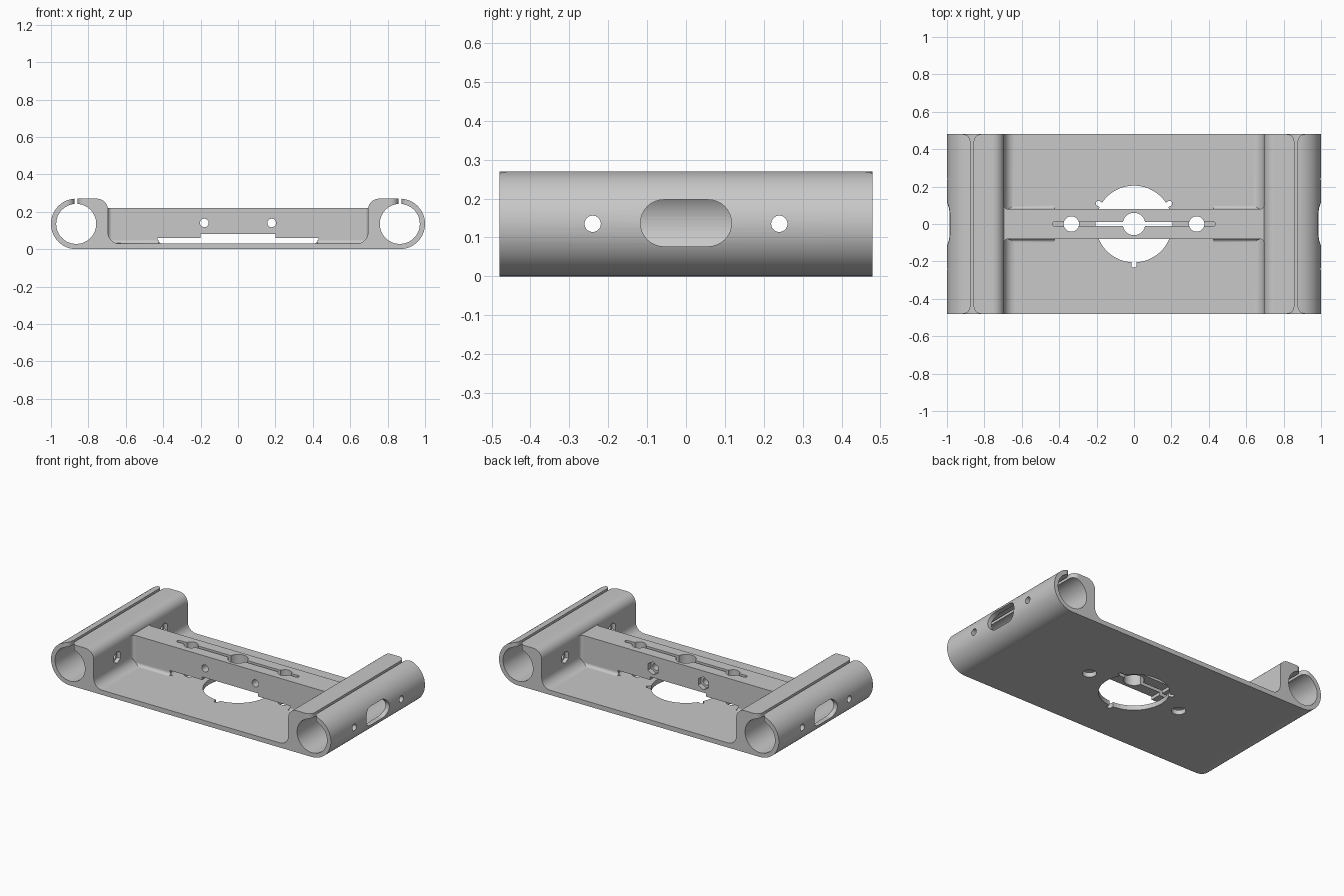
import bpy, bmesh, math

if "Cube" in bpy.data.objects:
    bpy.data.objects.remove(bpy.data.objects["Cube"])

grey = bpy.data.materials.new("plain grey")
grey.diffuse_color = (0.58, 0.58, 0.58, 1)
grey.use_nodes = True
grey.node_tree.nodes["Principled BSDF"].inputs["Base Color"].default_value = grey.diffuse_color


def arc(cx, cy, r, a0, a1, n):
    """Points on an arc, angles in degrees."""
    return [(cx + r * math.cos(math.radians(a0 + (a1 - a0) * i / n)),
             cy + r * math.sin(math.radians(a0 + (a1 - a0) * i / n))) for i in range(n + 1)]


def circle(cx, cy, r, n=48, start=0):
    return arc(cx, cy, r, start, start + 360, n)[:-1]


def stadium(cx, cy, half, r):
    return arc(cx + half, cy, r, -90, 90, 16) + arc(cx - half, cy, r, 90, 270, 16)


def prism(name, pts, axis, lo, hi):
    """Extrude a 2D outline along one axis."""
    place = {"x": lambda u, v, w: (w, u, v),
             "y": lambda u, v, w: (u, w, v),
             "z": lambda u, v, w: (u, v, w)}[axis]
    bm = bmesh.new()
    a = [bm.verts.new(place(u, v, lo)) for u, v in pts]
    b = [bm.verts.new(place(u, v, hi)) for u, v in pts]
    bm.faces.new(a)
    bm.faces.new(b[::-1])
    for i in range(len(pts)):
        j = (i + 1) % len(pts)
        bm.faces.new((a[i], b[i], b[j], a[j]))
    bmesh.ops.recalc_face_normals(bm, faces=bm.faces)
    mesh = bpy.data.meshes.new(name)
    bm.to_mesh(mesh)
    bm.free()
    mesh.materials.append(grey)
    ob = bpy.data.objects.new(name, mesh)
    bpy.context.collection.objects.link(ob)
    return ob


def combine(target, other, op="DIFFERENCE"):
    """Apply a boolean and remove the helper."""
    mod = target.modifiers.new("boolean", "BOOLEAN")
    mod.operation, mod.solver, mod.object = op, "EXACT", other
    bpy.context.view_layer.objects.active = target
    bpy.ops.object.modifier_apply(modifier=mod.name)
    bpy.data.objects.remove(other)


def cut(pts, axis, lo, hi):
    combine(frame, prism("cutter", pts, axis, lo, hi))


def add(pts, axis, lo, hi):
    combine(frame, prism("addition", pts, axis, lo, hi), "UNION")


TX, TZ, R = 0.865, 0.135, 0.135   # tube centre and outer radius
WALL, DEPTH, FLOOR = 0.695, 0.48, 0.03

# Base plate with the two tube holders, one extruded outline
half = (arc(TX, TZ, R, -90, 90, 40)
        + arc(WALL + 0.06, 0.21, 0.06, 90, 180, 14)
        + arc(WALL - 0.06, FLOOR + 0.06, 0.06, 0, -90, 14))
frame = prism("rail_frame", half + [(-x, z) for x, z in reversed(half)], "y", -DEPTH, DEPTH)

# Cross beam with stepped clearance underneath
side = [(0.72, 0.22), (0.72, 0.015), (0.41, 0.015), (0.41, FLOOR), (0.418, 0.034),
        (0.43, 0.048), (0.43, 0.06), (0.2, 0.06), (0.2, 0.08)]
add(side + [(-x, z) for x, z in reversed(side)], "y", -0.08, 0.08)

# Small fillets where the beam meets the floor and the walls
f = 0.02
for sy in (-1, 1):
    for sx in (-1, 1):
        floor_fillet = [(0.07, 0.02), (0.08 + f, 0.02)] + arc(0.08 + f, FLOOR + f, f, -90, -180, 6) + [(0.07, FLOOR + f)]
        lo, hi = sorted((sx * 0.425, sx * 0.705))
        add([(sy * y, z) for y, z in floor_fillet], "x", lo, hi)
        wall_fillet = [(WALL + 0.01, 0.07), (WALL + 0.01, 0.08 + f)] + arc(WALL - f, 0.08 + f, f, 0, -90, 6) + [(WALL - f, 0.07)]
        add([(sx * x, sy * y) for x, y in wall_fillet], "z", 0.02, 0.2195)

# Tube bores, flared top slits, outer windows
for s in (-1, 1):
    cut(circle(s * TX, TZ, 0.107, 72), "y", -0.6, 0.6)
    w, r = 0.009, 0.04
    edge = arc(w + r, DEPTH - r, r, 180, 90, 10) + [(w + r, 0.55)]
    right = [(x, -y) for x, y in reversed(edge)] + edge
    outline = right + [(-x, y) for x, y in reversed(right)]
    cut([(s * 0.866 + x, y) for x, y in outline], "z", 0.19, 0.35)
    lo, hi = sorted((s * 0.9, s * 1.1))
    cut(stadium(0, 0.137, 0.057, 0.06), "x", lo, hi)

# Cross screw holes with hexagonal nut pockets on the inner walls
for y in (-0.24, 0.24):
    cut(circle(y, TZ, 0.021, 32), "x", -1.1, 1.1)
    cut(circle(y, TZ, 0.038, 6, 30), "x", -WALL - 0.025, WALL + 0.025)

# Beam screw holes with nut pockets at the back
for x in (-0.18, 0.18):
    cut(circle(x, 0.14, 0.023, 32), "y", -0.2, 0.2)
    cut(circle(x, 0.14, 0.042, 6, 30), "y", 0.05, 0.2)

# Large floor opening with three key notches
cut(circle(0, 0, 0.205, 96), "z", -0.1, 0.05)
for deg in (30, 150, 270):
    c, s = math.cos(math.radians(deg)), math.sin(math.radians(deg))
    cut([(u * c - v * s, u * s + v * c) for u, v in stadium(0.185, 0, 0.035, 0.014)], "z", -0.1, 0.05)

# Vertical holes and the long clamping slit in the beam
cut(stadium(0, 0, 0.423, 0.012), "z", 0.031, 0.4)
cut(circle(0, 0, 0.06), "z", -0.1, 0.4)
for x in (-0.335, 0.335):
    cut(circle(x, 0, 0.041, 40), "z", -0.1, 0.4)

# Shading
bpy.ops.object.select_all(action="DESELECT")
frame.select_set(True)
bpy.context.view_layer.objects.active = frame
bpy.ops.object.shade_smooth_by_angle(angle=math.radians(25))
weighted = frame.modifiers.new("weighted normals", "WEIGHTED_NORMAL")
weighted.keep_sharp = True
